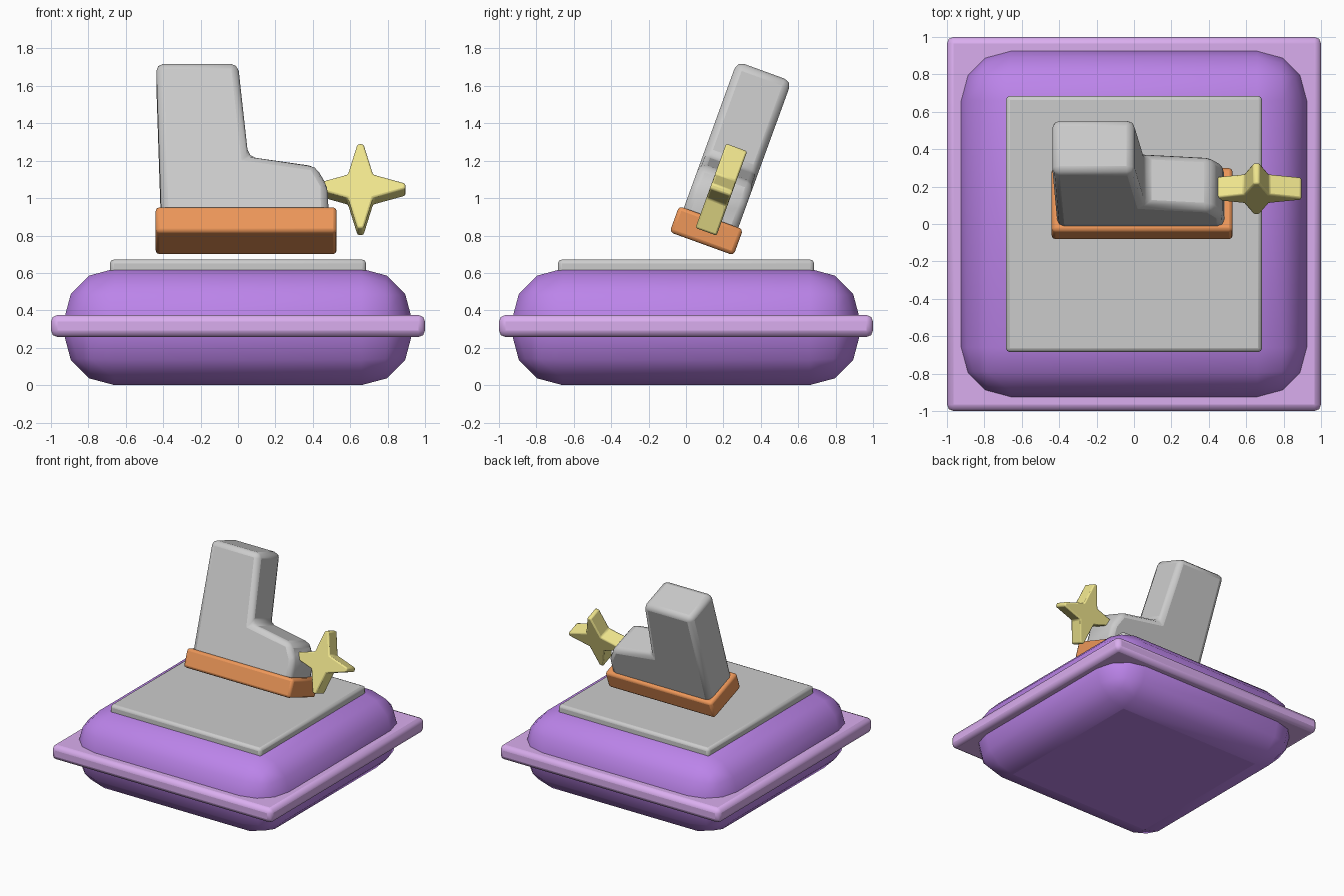
import bpy, bmesh, math

if "Cube" in bpy.data.objects:
    bpy.data.objects.remove(bpy.data.objects["Cube"])

TILT = math.radians(-20)   # boot leans backwards
MID = -0.18                # boot centre line across its thickness, before tilting


def paint(name, rgb):
    m = bpy.data.materials.new(name)
    m.diffuse_color = (*rgb, 1)
    m.use_nodes = True
    m.node_tree.nodes["Principled BSDF"].inputs["Base Color"].default_value = m.diffuse_color
    return m


def finish(obj, bevel, segments, mat=None, tilt=0.0):
    """Bevel, material, lean and smooth shading shared by every part."""
    mod = obj.modifiers.new("bevel", 'BEVEL')
    mod.width = bevel
    mod.segments = segments
    mod.limit_method = 'ANGLE'
    mod.angle_limit = math.radians(15)
    obj.rotation_euler.x = tilt
    if mat:
        obj.data.materials.append(mat)
    bpy.ops.object.select_all(action='DESELECT')
    obj.select_set(True)
    bpy.context.view_layer.objects.active = obj
    bpy.ops.object.shade_smooth_by_angle(angle=math.radians(32))
    return obj


def prism(name, outline, y0, y1, *args, **kw):
    """Extrude an (x, z) outline from y0 to y1."""
    bm = bmesh.new()
    face = bm.faces.new([bm.verts.new((x, y0, z)) for x, z in outline])
    ext = bmesh.ops.extrude_face_region(bm, geom=[face])
    verts = [v for v in ext["geom"] if isinstance(v, bmesh.types.BMVert)]
    bmesh.ops.translate(bm, verts=verts, vec=(0, y1 - y0, 0))
    bmesh.ops.recalc_face_normals(bm, faces=bm.faces)
    mesh = bpy.data.meshes.new(name)
    bm.to_mesh(mesh)
    bm.free()
    obj = bpy.data.objects.new(name, mesh)
    bpy.context.collection.objects.link(obj)
    return finish(obj, *args, **kw)


def box(name, x0, x1, y0, y1, z0, z1, *args, **kw):
    return prism(name, [(x0, z0), (x1, z0), (x1, z1), (x0, z1)], y0, y1, *args, **kw)


purple = paint("purple", (0.50, 0.23, 0.82))
lilac = paint("lilac", (0.70, 0.42, 0.86))
orange = paint("orange", (0.85, 0.31, 0.10))
yellow = paint("yellow", (0.87, 0.79, 0.27))

# Cushion with its piping flange and top plate
box("cushion", -0.93, 0.93, -0.93, 0.93, 0, 0.622, 0.27, 3, purple)
box("cushion_flange", -1, 1, -1, 1, 0.257, 0.375, 0.035, 2, lilac)
box("top_plate", -0.685, 0.685, -0.685, 0.685, 0.57, 0.672, 0.022, 2)

# Boot sole
box("boot_sole", -0.44, 0.527, MID - 0.182, MID + 0.182, 0.739, 0.887,
    0.02, 2, orange, tilt=TILT)

# Boot upper: shaft and foot in one profile
boot = [(-0.41, 0.83), (0.485, 0.83), (0.48, 1.02), (0.415, 1.137),
        (0.055, 1.192), (0.0, 1.72), (-0.438, 1.72)]
prism("boot_upper", boot, MID - 0.155, MID + 0.155, 0.04, 2, tilt=TILT)

# Four-pointed star at the toe
star = []
for i in range(4):
    a = i * math.pi / 2
    c, s = math.cos(a), math.sin(a)
    for px, pz in [(0.24, -0.016), (0.24, 0.016), (0.067, 0.067)]:
        star.append((0.655 + px * c - pz * s, 1.047 + px * s + pz * c))
prism("toe_star", star, MID - 0.06, MID + 0.06, 0.01, 2, yellow, tilt=TILT)
